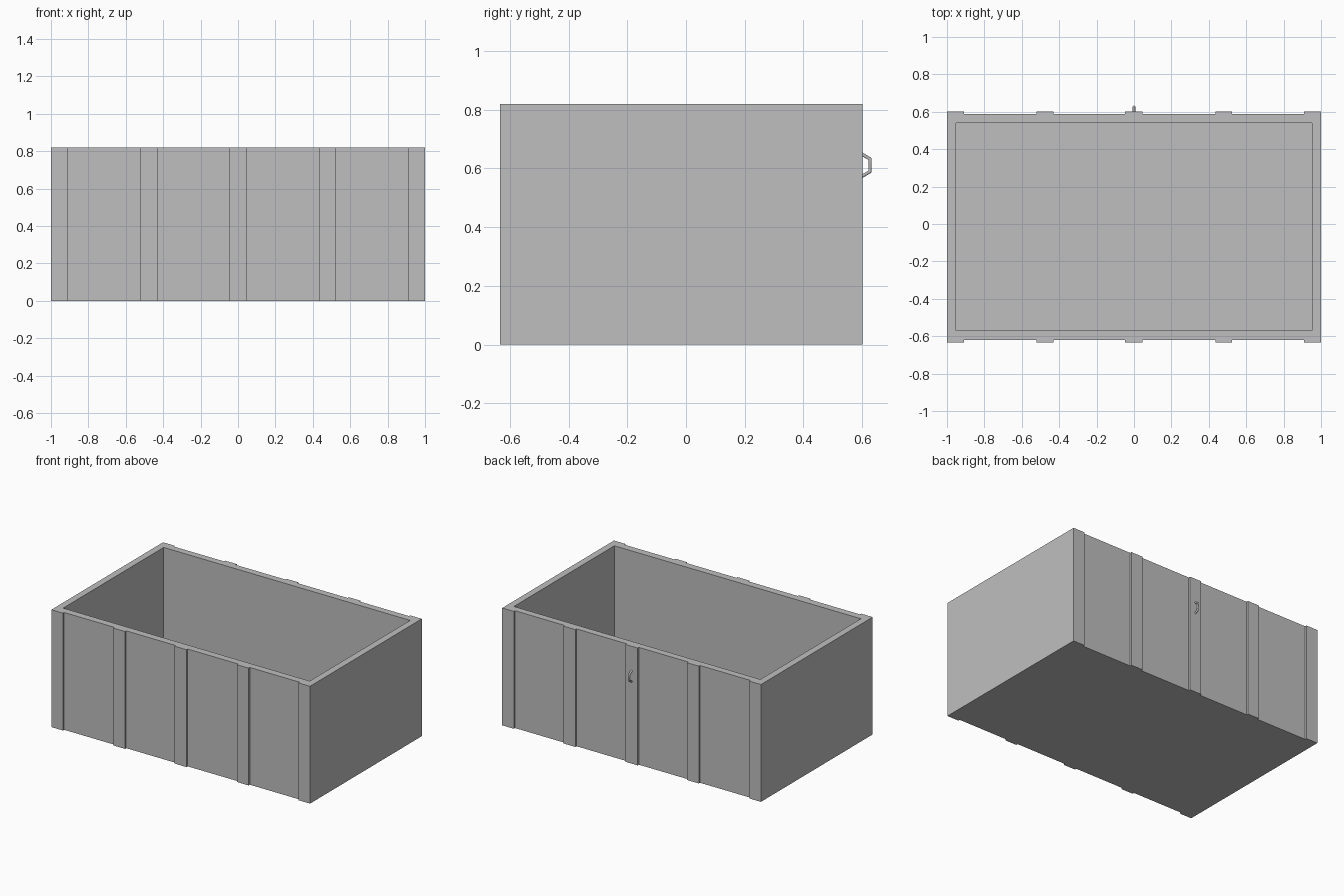
import bpy, bmesh
from mathutils import Vector

old = bpy.data.objects.get("Cube")
if old:
    bpy.data.objects.remove(old)

HEIGHT = 0.82
FRONT, BACK = -0.62, 0.588      # outer wall planes
RIB_DEPTH = 0.013

grey = bpy.data.materials.new("plain grey")
grey.use_nodes = True
colour = (0.52, 0.52, 0.52, 1)
grey.diffuse_color = colour
grey.node_tree.nodes["Principled BSDF"].inputs["Base Color"].default_value = colour


def add_object(name, bm):
    bmesh.ops.recalc_face_normals(bm, faces=bm.faces)
    mesh = bpy.data.meshes.new(name)
    bm.to_mesh(mesh)
    bm.free()
    mesh.materials.append(grey)
    obj = bpy.data.objects.new(name, mesh)
    bpy.context.collection.objects.link(obj)
    return obj


# Open box: ribbed outline swept up, inner outline for the hollow
rib_spans = [(-1, -0.91), (-0.52, -0.43), (-0.047, 0.045), (0.435, 0.525), (0.91, 1)]


def ribbed_edge(y, direction):
    """Outline points along one long side, stepping out at every rib."""
    points = []
    for start, end in rib_spans:
        out = y + direction * RIB_DEPTH
        if start > -1:
            points.append((start, y))
        points += [(start, out), (end, out)]
        if end < 1:
            points.append((end, y))
    return points


outer = ribbed_edge(FRONT, -1) + ribbed_edge(BACK, 1)[::-1]
inner = [(-0.953, -0.57), (0.953, -0.57), (0.953, 0.54), (-0.953, 0.54)]
FLOOR = 0.05

bm = bmesh.new()


def ring(points, z):
    verts = [bm.verts.new((x, y, z)) for x, y in points]
    edges = [bm.edges.new((v, verts[i - 1])) for i, v in enumerate(verts)]
    return verts, edges


def walls(low, high):
    for i in range(len(low)):
        bm.faces.new((low[i - 1], low[i], high[i], high[i - 1]))


bottom, _ = ring(outer, 0)
top, top_edges = ring(outer, HEIGHT)
floor, _ = ring(inner, FLOOR)
lip, lip_edges = ring(inner, HEIGHT)
walls(bottom, top)
walls(floor, lip)
bm.faces.new(bottom)
bm.faces.new(floor)
# Flat rim between the two outlines
bmesh.ops.triangle_fill(bm, edges=top_edges + lip_edges, use_beauty=True,
                        normal=Vector((0, 0, 1)))
bmesh.ops.dissolve_limit(bm, angle_limit=0.01, verts=bm.verts, edges=bm.edges)
add_object("open_box", bm)

# Small bent handle on the middle back rib
curve = bpy.data.curves.new("handle", "CURVE")
curve.dimensions = "3D"
curve.bevel_depth = 0.007
curve.bevel_resolution = 1
curve.use_fill_caps = True
path = [(0.594, 0.651), (0.627, 0.632), (0.627, 0.589), (0.594, 0.570)]
spline = curve.splines.new("POLY")
spline.points.add(len(path) - 1)
for point, (y, z) in zip(spline.points, path):
    point.co = (0, y, z, 1)
curve.materials.append(grey)
handle = bpy.data.objects.new("handle", curve)
bpy.context.collection.objects.link(handle)
bpy.context.view_layer.objects.active = handle
handle.select_set(True)
bpy.ops.object.convert(target="MESH")
